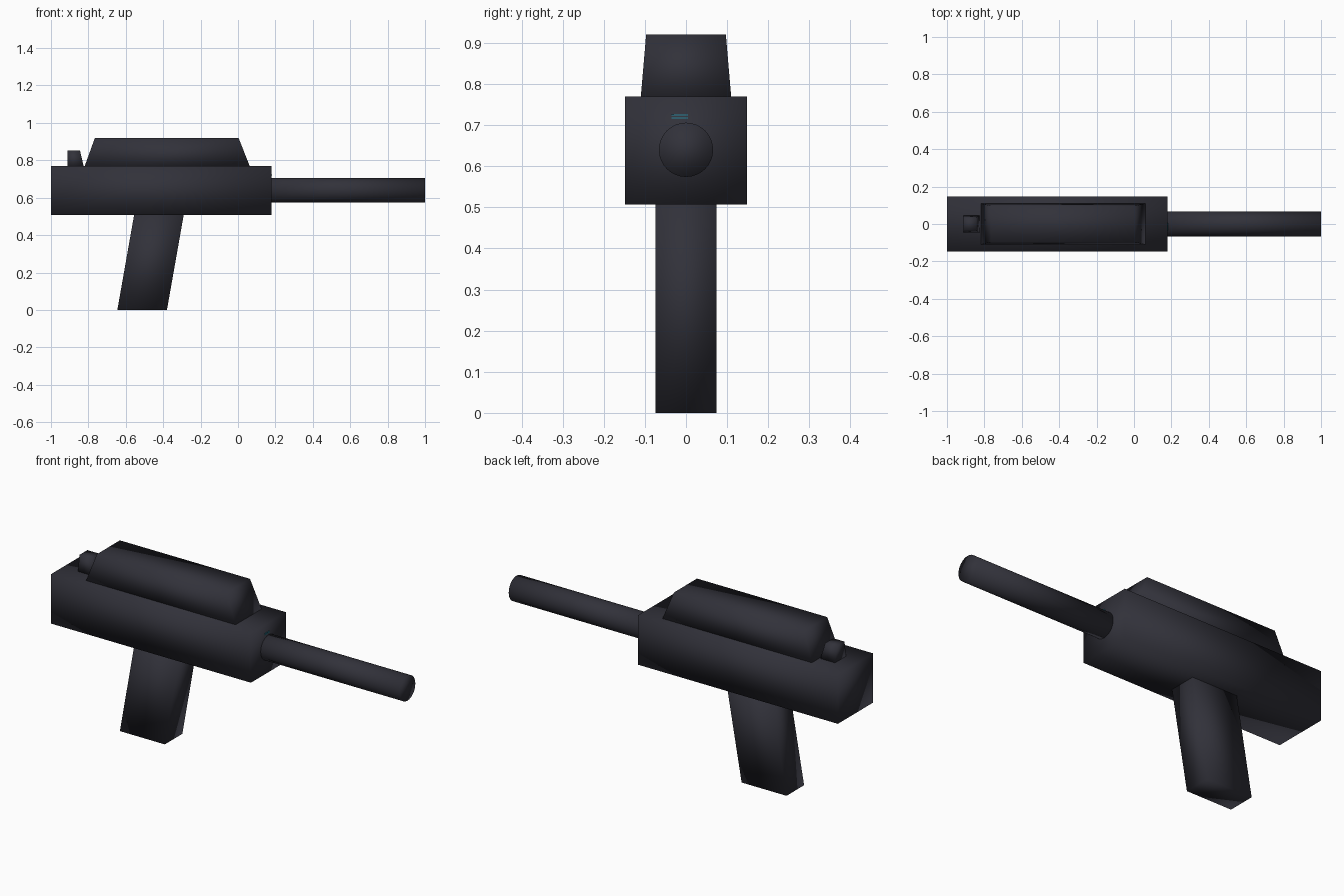
import bpy, bmesh, math
from mathutils import Matrix

if "Cube" in bpy.data.objects:
    bpy.data.objects.remove(bpy.data.objects["Cube"])


def material(name, rgb):
    m = bpy.data.materials.new(name)
    m.diffuse_color = (*rgb, 1)
    m.use_nodes = True
    m.node_tree.nodes["Principled BSDF"].inputs["Base Color"].default_value = m.diffuse_color
    return m


gunmetal = material("dark gunmetal", (0.031, 0.031, 0.042))
teal = material("teal glow", (0.02, 0.25, 0.35))


def finish(bm, name, mat, smooth=True):
    bmesh.ops.recalc_face_normals(bm, faces=bm.faces)
    for f in bm.faces:
        f.smooth = smooth
    me = bpy.data.meshes.new(name)
    bm.to_mesh(me)
    bm.free()
    me.materials.append(mat)
    ob = bpy.data.objects.new(name, me)
    bpy.context.collection.objects.link(ob)
    return ob


def block(name, bottom, top, mat=gunmetal, smooth=True, y=0):
    """Six-sided block; bottom and top are (x0, x1, half_width, z)."""
    bm = bmesh.new()
    rings = []
    for x0, x1, w, z in (bottom, top):
        rings.append([bm.verts.new(p) for p in
                      ((x0, y - w, z), (x1, y - w, z), (x1, y + w, z), (x0, y + w, z))])
    a, b = rings
    bm.faces.new(a[::-1])
    bm.faces.new(b)
    for i in range(4):
        j = (i + 1) % 4
        bm.faces.new((a[i], a[j], b[j], b[i]))
    return finish(bm, name, mat, smooth)


# Main receiver, sloped top cover, rear sight and raked grip
block("receiver", (-1, 0.18, 0.148, 0.507), (-1, 0.18, 0.148, 0.77))
block("top_cover", (-0.82, 0.063, 0.11, 0.768), (-0.765, 0.003, 0.097, 0.92))
block("rear_sight", (-0.912, -0.825, 0.047, 0.768), (-0.912, -0.845, 0.033, 0.853))
block("grip", (-0.645, -0.38, 0.074, 0), (-0.555, -0.29, 0.074, 0.51))

# Barrel along x
bm = bmesh.new()
bmesh.ops.create_cone(bm, cap_ends=True, segments=32, radius1=0.066, radius2=0.066,
                      depth=0.84, matrix=Matrix.Translation((0.58, 0, 0.64))
                      @ Matrix.Rotation(math.pi / 2, 4, 'Y'))
finish(bm, "barrel", gunmetal)

# Two thin teal lines on the receiver's front end
for i, z in enumerate((0.716, 0.723)):
    block(f"indicator_line_{i + 1}", (0.178, 0.182, 0.02, z),
          (0.178, 0.182, 0.02, z + 0.003), teal, False, y=-0.015)
